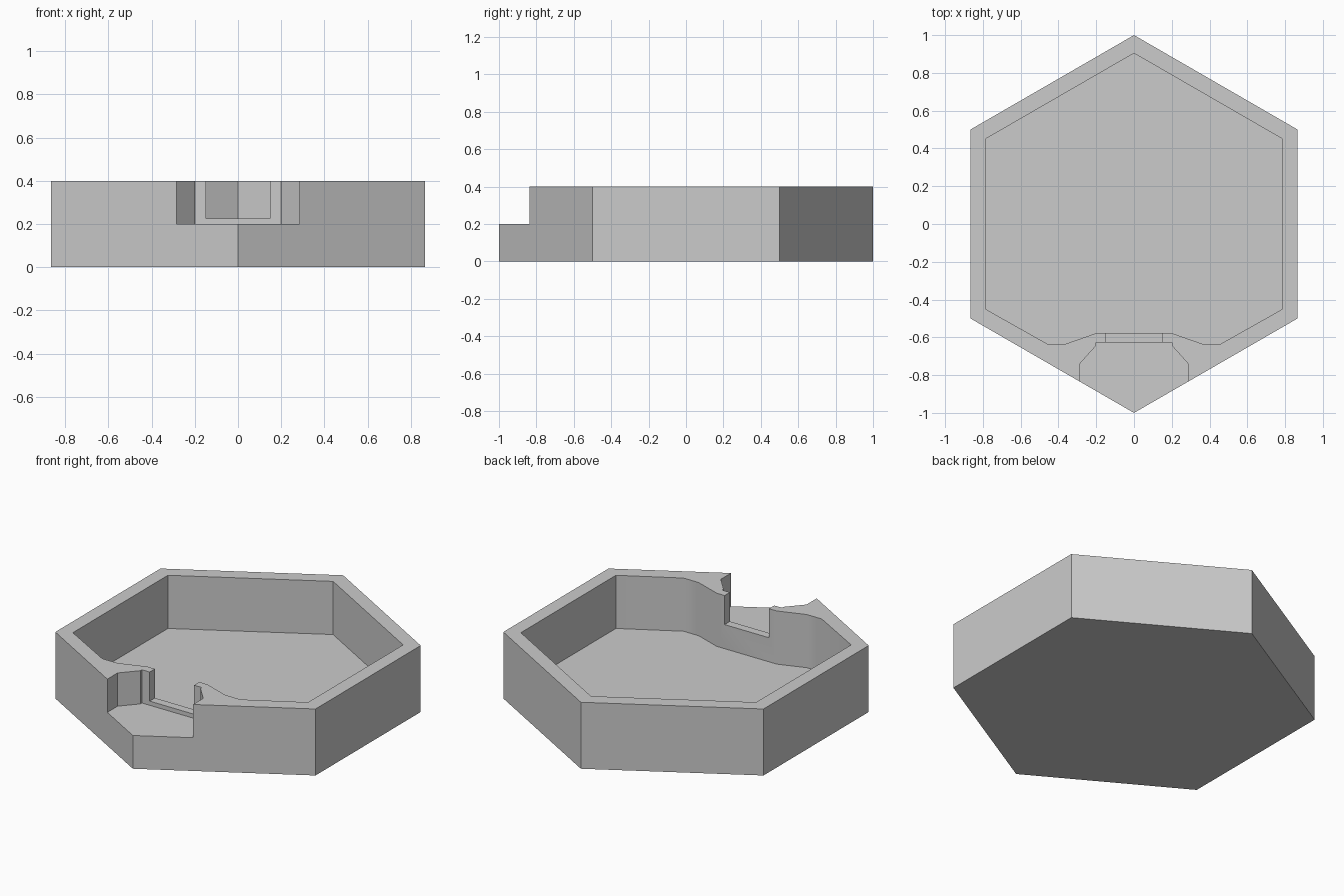
import bpy, bmesh, math

if "Cube" in bpy.data.objects:
    bpy.data.objects.remove(bpy.data.objects["Cube"])

grey = bpy.data.materials.new("plain grey")
grey.diffuse_color = (0.6, 0.6, 0.6, 1)
grey.use_nodes = True
grey.node_tree.nodes["Principled BSDF"].inputs["Base Color"].default_value = grey.diffuse_color


def prism(name, outline, z0, z1):
    """Extrude a counter-clockwise outline from z0 to z1."""
    bm = bmesh.new()
    face = bm.faces.new([bm.verts.new((x, y, z0)) for x, y in outline])
    ext = bmesh.ops.extrude_face_region(bm, geom=[face], use_keep_orig=True)
    top = [g for g in ext["geom"] if isinstance(g, bmesh.types.BMVert)]
    bmesh.ops.translate(bm, verts=top, vec=(0, 0, z1 - z0))
    bmesh.ops.recalc_face_normals(bm, faces=bm.faces)
    mesh = bpy.data.meshes.new(name)
    bm.to_mesh(mesh)
    bm.free()
    mesh.materials.append(grey)
    obj = bpy.data.objects.new(name, mesh)
    bpy.context.collection.objects.link(obj)
    return obj


def mirrored(right):
    """Complete a right-hand half outline with its mirror image."""
    return right + [(-x, y) for x, y in reversed(right) if x > 0]


# Hexagonal tray body
body = prism("hexagonal_tray", [(math.sin(k * math.pi / 3), -math.cos(k * math.pi / 3))
                                for k in range(6)], 0, 0.4)

# Inner hollow, with the wall bulging inward behind the front notch
hollow = prism("hollow_cutter", mirrored([
    (0.2, -0.578), (0.36, -0.634), (0.46, -0.634), (0.783, -0.452), (0.783, 0.452),
    (0.0, 0.904)]), 0.08, 0.6)

# Front corner notch with its shallow step at the back
notch = prism("notch_cutter", mirrored([
    (0.285, -1.2), (0.285, -0.738), (0.2, -0.643), (0.2, -0.628)]), 0.2, 0.6)

# Opening from the notch into the hollow
opening = prism("opening_cutter", [(-0.148, -0.7), (0.148, -0.7), (0.148, -0.5), (-0.148, -0.5)],
                0.225, 0.6)

for cutter in (hollow, notch, opening):
    mod = body.modifiers.new(cutter.name, "BOOLEAN")
    mod.operation = "DIFFERENCE"
    mod.solver = "EXACT"
    mod.object = cutter
    bpy.context.view_layer.objects.active = body
    bpy.ops.object.modifier_apply(modifier=mod.name)
    bpy.data.objects.remove(cutter)

# Soft inner bulge, sharp corners elsewhere
bpy.ops.object.select_all(action="DESELECT")
body.select_set(True)
bpy.context.view_layer.objects.active = body
bpy.ops.object.shade_smooth_by_angle(angle=math.radians(33))
